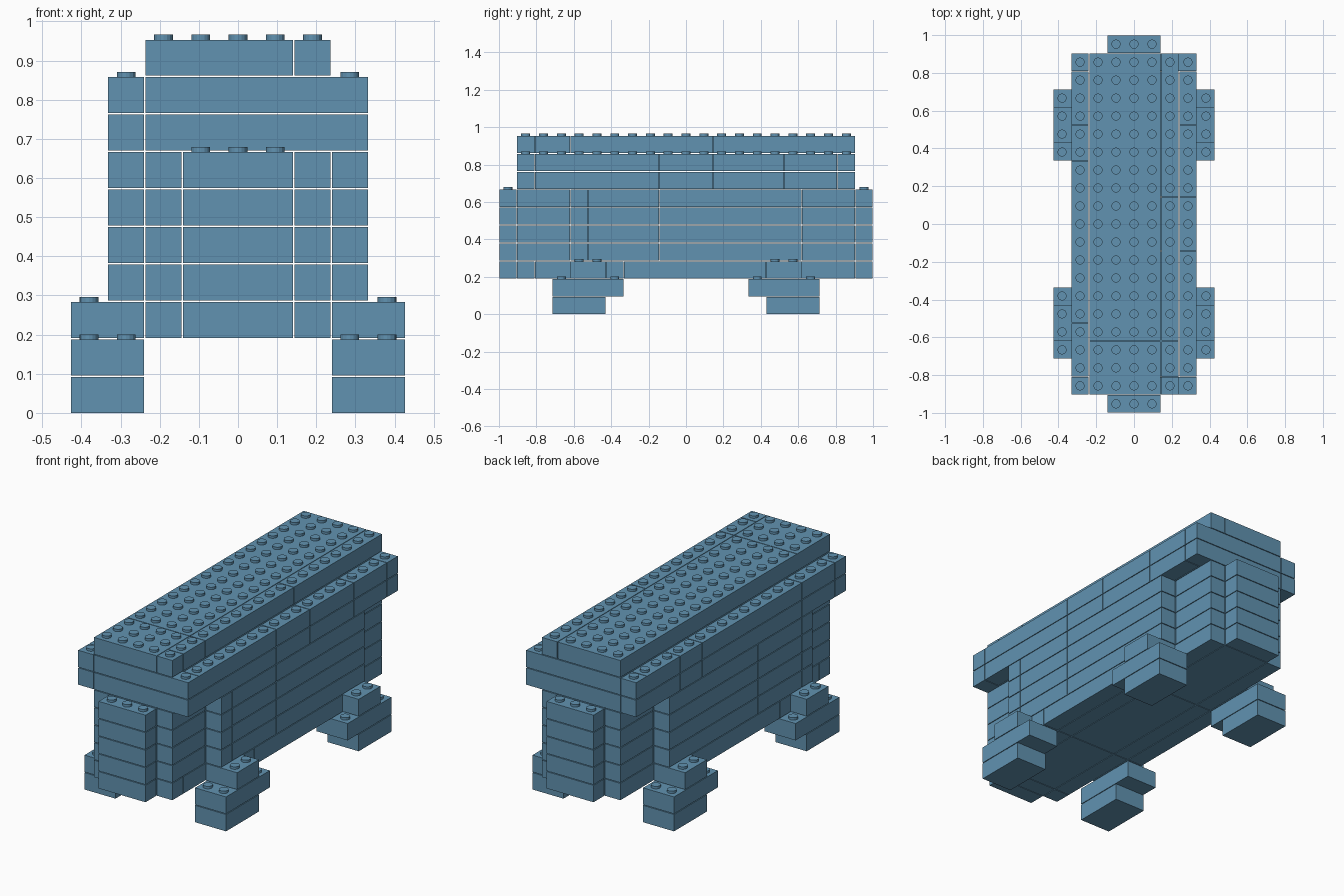
import bpy
import bmesh
from mathutils import Matrix, Vector

cube = bpy.data.objects.get("Cube")
if cube:
    bpy.data.objects.remove(cube, do_unlink=True)

PITCH = 2 / 21       # stud spacing
LAYER = 0.0957       # layer spacing
HEIGHT = 0.0918      # brick height
GAP = 0.0035         # seam between bricks
STUD_R, STUD_H = 0.024, 0.013

blue = bpy.data.materials.new("brick blue")
blue.use_nodes = True
colour = (0.12, 0.29, 0.44, 1)
blue.diffuse_color = colour
bsdf = next(n for n in blue.node_tree.nodes if n.type == 'BSDF_PRINCIPLED')
bsdf.inputs["Base Color"].default_value = colour

parts = {}           # part name -> list of bricks (x0, x1, y0, y1, layer)


def brick(part, x0, x1, y0, y1, layer):
    parts.setdefault(part, []).append((x0, x1, y0, y1, layer))


def rows(part, xs, ys, layers):
    """Grid of bricks between successive seams, on each layer."""
    for layer in layers:
        for a, b in zip(xs, xs[1:]):
            for c, d in zip(ys, ys[1:]):
                brick(part, a, b, c, d, layer)


# Four feet, stepped outwards and upwards
for x in (0, 7):
    for side, lo, hi in (("front", 3, 6), ("back", 15, 18)):
        name = side + ("_right_foot" if x == 0 else "_left_foot")
        brick(name, x, x + 2, lo, hi, 0)
        brick(name, x, x + 2, 3 if side == "front" else 14,
              7 if side == "front" else 18, 1)
        mid = 4 if side == "front" else 15
        brick(name, x, x + 2, mid, mid + 2, 2)

# Floor layer of the body
rows("floor", (2, 3, 6, 7), (1, 2, 7, 14, 20), (2,))
for x in (1, 7):
    rows("floor", (x, x + 1), (6, 7, 15), (2,))

# Body walls, stepped in towards both ends
rows("body", (2, 3, 6, 7), (1, 4, 9, 17, 20), range(3, 7))
for x in (1, 7):
    rows("body", (x, x + 1), (4, 5, 9, 17), range(3, 7))

# Narrow columns at the front and back
for name, y in (("front_column", 0), ("back_column", 20)):
    rows(name, (3, 6), (y, y + 1), range(2, 7))

# Overhanging upper deck
rows("deck", (1, 2), (1, 2, 5, 14, 16, 19, 20), (7, 8))
rows("deck", (2, 8), (1, 2), (7, 8))
rows("deck", (2, 7), (2, 9, 12, 19), (7, 8))
rows("deck", (7, 8), (2, 9, 12, 16, 19), (7, 8))
rows("deck", (2, 8), (19, 20), (7, 8))

# Roof ridge
rows("roof", (2, 6), (1, 4, 20), (9,))
rows("roof", (6, 7), (1, 2, 4, 12, 20), (9,))

# Cells in use, so that studs sit only where nothing covers them
filled = {(x, y, k) for bricks in parts.values()
          for x0, x1, y0, y1, k in bricks
          for x in range(x0, x1) for y in range(y0, y1)}


def px(i):
    return (i - 4.5) * PITCH


def py(j):
    return (j - 10.5) * PITCH


for name, bricks in parts.items():
    bm = bmesh.new()
    for x0, x1, y0, y1, k in bricks:
        size = Vector(((x1 - x0) * PITCH - GAP, (y1 - y0) * PITCH - GAP, HEIGHT))
        centre = Vector((px((x0 + x1) / 2), py((y0 + y1) / 2), k * LAYER + HEIGHT / 2))
        bmesh.ops.create_cube(
            bm, size=1, matrix=Matrix.Translation(centre) @ Matrix.Diagonal(size).to_4x4())
        for x in range(x0, x1):
            for y in range(y0, y1):
                if (x, y, k + 1) not in filled:
                    top = Vector((px(x + 0.5), py(y + 0.5),
                                  k * LAYER + HEIGHT + STUD_H / 2))
                    bmesh.ops.create_cone(
                        bm, cap_ends=True, segments=16, radius1=STUD_R,
                        radius2=STUD_R, depth=STUD_H, matrix=Matrix.Translation(top))
    mesh = bpy.data.meshes.new(name)
    bm.to_mesh(mesh)
    bm.free()
    mesh.materials.append(blue)
    bpy.context.collection.objects.link(bpy.data.objects.new(name, mesh))
